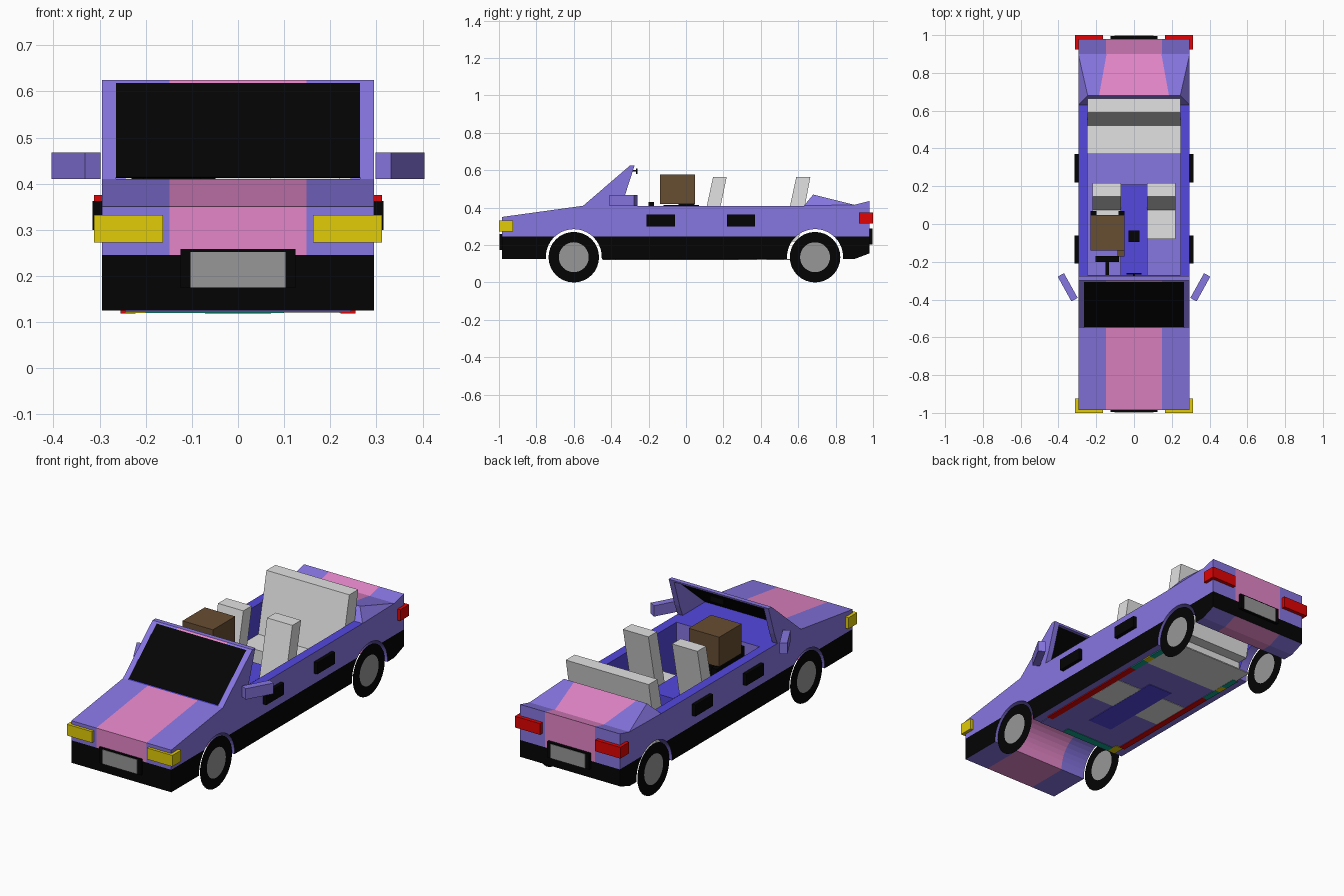
import bpy, bmesh, math
from mathutils import Vector, Matrix

if "Cube" in bpy.data.objects:
    bpy.data.objects.remove(bpy.data.objects["Cube"])

COLORS = {
    "violet": (.24, .18, .75), "pink": (.78, .24, .58), "black": (.0012, .0012, .0012),
    "light_grey": (.76, .76, .76), "mid_grey": (.31, .31, .31), "yellow": (.76, .60, .002),
    "red": (.75, .001, .001), "brown": (.135, .075, .032), "deep_blue": (.09, .065, .74),
    "teal": (.005, .36, .26)}
MATS = {}
for n, c in COLORS.items():
    MATS[n] = bpy.data.materials.new(n)
    MATS[n].diffuse_color = (*c, 1)
W = .295      # half width of the body
STRIPE = .148  # half width of the pink stripe


def finish(name, bm, rule):
    """rule is a colour name, or a function of (face centre, normal) giving one."""
    bmesh.ops.recalc_face_normals(bm, faces=bm.faces[:])
    bm.normal_update()
    me = bpy.data.meshes.new(name)
    slots = []
    for f in bm.faces:
        c = rule if isinstance(rule, str) else rule(f.calc_center_median(), f.normal)
        if c not in slots:
            slots.append(c)
            me.materials.append(MATS[c])
        f.material_index = slots.index(c)
    bm.to_mesh(me)
    bm.free()
    ob = bpy.data.objects.new(name, me)
    bpy.context.collection.objects.link(ob)
    return ob


def cut(bm, co, no):
    bmesh.ops.bisect_plane(bm, geom=bm.verts[:] + bm.edges[:] + bm.faces[:],
                           plane_co=co, plane_no=no, dist=1e-5)


def box(name, x0, x1, y0, y1, z0, z1, rule):
    bm = bmesh.new()
    m = Matrix.Translation(((x0 + x1) / 2, (y0 + y1) / 2, (z0 + z1) / 2)) @ \
        Matrix.Diagonal((abs(x1 - x0), abs(y1 - y0), abs(z1 - z0), 1))
    bmesh.ops.create_cube(bm, size=1, matrix=m)
    return finish(name, bm, rule)


def extrude(name, profile, x0, x1, rule, cuts=()):
    """Side (y, z) profile extruded across x, then sliced by planes for colour."""
    bm = bmesh.new()
    a = [bm.verts.new((x0, y, z)) for y, z in profile]
    b = [bm.verts.new((x1, y, z)) for y, z in profile]
    caps = [bm.faces.new(a), bm.faces.new(b)]
    for i in range(len(a)):
        j = (i + 1) % len(a)
        bm.faces.new((a[i], a[j], b[j], b[i]))
    bm.normal_update()
    bmesh.ops.triangulate(bm, faces=caps)
    for co, no in cuts:
        cut(bm, co, no)
    return finish(name, bm, rule)


def hull(name, pts, rule, cuts=()):
    bm = bmesh.new()
    for p in pts:
        bm.verts.new(p)
    bmesh.ops.convex_hull(bm, input=bm.verts[:])
    for co, no in cuts:
        cut(bm, co, no)
    return finish(name, bm, rule)


def arch(cy, a0, a1, n=20):
    return [(cy + .15 * math.cos(math.radians(a0 + (a1 - a0) * i / n)),
             .135 + .15 * math.sin(math.radians(a0 + (a1 - a0) * i / n))) for i in range(n + 1)]


# Paint rule: black skirt, pink centre stripe, blue dash top, violet elsewhere
def paint(c, n):
    if c.z < .245 and (abs(n.x) > .9 or (abs(c.y) > .9 and abs(n.y) > .8)):
        return "black"
    if abs(c.y) < .3 and abs(n.y) > .9:
        return "violet"
    if -.5 < c.y < -.3 and c.z < .42 and n.z > .999:
        return "deep_blue"
    return "pink" if abs(c.x) < STRIPE else "violet"


def sill_paint(c, n):
    if n.z > .9 or (abs(n.x) > .9 and abs(c.x) < .27):
        return "deep_blue"
    return paint(c, n)


BELT = ((0, 0, .245), (0, 0, 1))
STRIPES = [((s * STRIPE, 0, 0), (1, 0, 0)) for s in (-1, 1)]

# Body shell
extrude("front_body", [(-.985, .125), (-.985, .35), (-.55, .41), (-.27, .41), (-.27, .125)]
        + arch(-.6, -4, 184), -W, W, paint, [BELT] + STRIPES)
extrude("rear_body", [(.68, .41)] + arch(.69, 94, -4) + [(.9, .125), (.98, .155), (.98, .41)],
        -W, W, paint, [BELT] + STRIPES)
for s in (-1, 1):
    extrude("side_sill", [(.68, .41), (-.27, .41), (-.27, .125)] + arch(.69, 184, 94),
            s * .245, s * W, sill_paint, [BELT])

# Trunk lid and rear lip
hull("trunk_lid", [(s * x, y, z) for s in (-1, 1) for x, y, z in
                   ((W, .63, .41), (.245, .68, .47), (W, .9, .415), (W, .9, .41))],
     lambda c, n: "pink" if abs(c.x) < .12 and n.z > .3 and n.y > 0 else "violet",
     [((s * .185, .68, 0), (.22, s * .04, 0)) for s in (-1, 1)])
extrude("rear_lip", [(.9, .41), (.9, .415), (.98, .435), (.98, .41)], -W, W, paint, STRIPES)

# Windscreen
for s in (-1, 1):
    extrude("windscreen_pillar", [(-.55, .41), (-.3, .625), (-.275, .625), (-.325, .47), (-.35, .41)],
            s * .265, s * W, "violet")
extrude("windscreen_top_bar", [(-.308, .618), (-.3, .625), (-.275, .625), (-.278, .615)],
        -.265, .265, lambda c, n: "pink" if abs(c.x) < STRIPE and n.y < -.5 else "violet", STRIPES)
extrude("windscreen_glass", [(-.545, .414), (-.303, .622), (-.297, .618), (-.537, .412)],
        -.265, .265, "black")
box("rear_view_mirror", -.04, .04, -.268, -.26, .58, .61, "black")
box("mirror_stem", -.006, .006, -.29, -.262, .592, .6, "black")

# Wheels are flat discs, each with a flat hub on both sides
for s in (-1, 1):
    for y in (-.6, .69):
        for name, r, dx, col in (("tyre", .135, 0, "black"), ("outer_hub", .08, .002, "mid_grey"),
                                 ("inner_hub", .08, -.002, "mid_grey")):
            bm = bmesh.new()
            bmesh.ops.create_circle(bm, cap_ends=True, segments=32, radius=r,
                                    matrix=Matrix.Translation((s * .29 + dx, y, .135))
                                    @ Matrix.Rotation(math.pi / 2, 4, 'Y'))
            finish(name, bm, col)

# Lamps, handles, side mirrors
for s in (-1, 1):
    box("headlamp", s * .163, s * .312, -1, -.925, .272, .332, "yellow")
    box("tail_lamp", s * .163, s * .312, .925, 1, .315, .375, "red")
    for y in (-.21, .22):
        box("door_handle", s * .28, s * .315, y, y + .15, .3, .362, "black")
    m = box("side_mirror", -.075, .075, -.019, .019, .41, .468, "violet")
    m.location = (s * .351, -.335, 0)
    m.rotation_euler = (0, 0, math.radians(61 if s > 0 else 119))

# Number plates
for s, z in ((-1, .175), (1, .205)):
    box("plate_frame", -.125, .125, s * .975, s * .996, z - .001, z + .083, "black")
    box("plate", -.103, .103, s * .985, s * .998, z, z + .077, "mid_grey")

# Cabin floor and console
box("floor", -.245, .245, -.45, .54, .122, .135, "violet")
box("console", -.072, .072, -.27, .21, .119, .27, "deep_blue")
box("gear_lever", -.028, .028, -.095, -.035, .27, .3, "black")

# Seats
for s in (-1, 1):
    box("front_seat_cushion", s * .07, s * .22, -.08, .14, .12, .235, "light_grey")
    extrude("front_seat_back", [(.07, .22), (.145, .565), (.218, .565), (.145, .22)],
            s * .07, s * .22, "light_grey")
box("rear_seat_cushion", -.245, .245, .37, .54, .12, .25, "light_grey")
box("rear_seat_base", -.245, .245, .5, .62, .12, .126, "light_grey")
extrude("rear_seat_back", [(.515, .22), (.59, .565), (.665, .565), (.6, .22)],
        -.245, .245, "light_grey")

# Coloured strips under the sills
for s in (-1, 1):
    for col, y0, y1 in (("red", -.38, .28), ("teal", .28, .38), ("yellow", .38, .43), ("teal", .43, .52)):
        box("under_strip", s * .222, s * .255, y0, y1, .119, .126, col)
box("under_strip_front", -.2, .1, -.445, -.405, .12, .125, "teal")
box("under_strip_corner", -.245, -.2, -.445, -.38, .12, .125, "yellow")

# Driver
box("driver_head", -.23, -.05, -.14, .048, .42, .578, "brown")
box("driver_torso", -.21, -.075, -.04, .045, .235, .42, "black")
for x in (-.215, -.065):
    box("driver_arm", x - .016, x + .016, -.12, .07, .37, .415, "black")
box("driver_hand", -.088, -.05, -.172, -.12, .36, .41, "brown")
for x in (-.175, -.11):
    box("driver_leg", x - .028, x + .028, -.135, .03, .235, .29, "yellow")

# Steering wheel
box("steering_wheel", -.205, -.08, -.2, -.17, .32, .43, "black")
box("steering_column", -.152, -.132, -.27, -.18, .36, .38, "black")

for m in bpy.data.materials:
    if m.users and not m.is_grease_pencil:
        m.use_nodes = True
        m.node_tree.nodes["Principled BSDF"].inputs["Base Color"].default_value = m.diffuse_color
